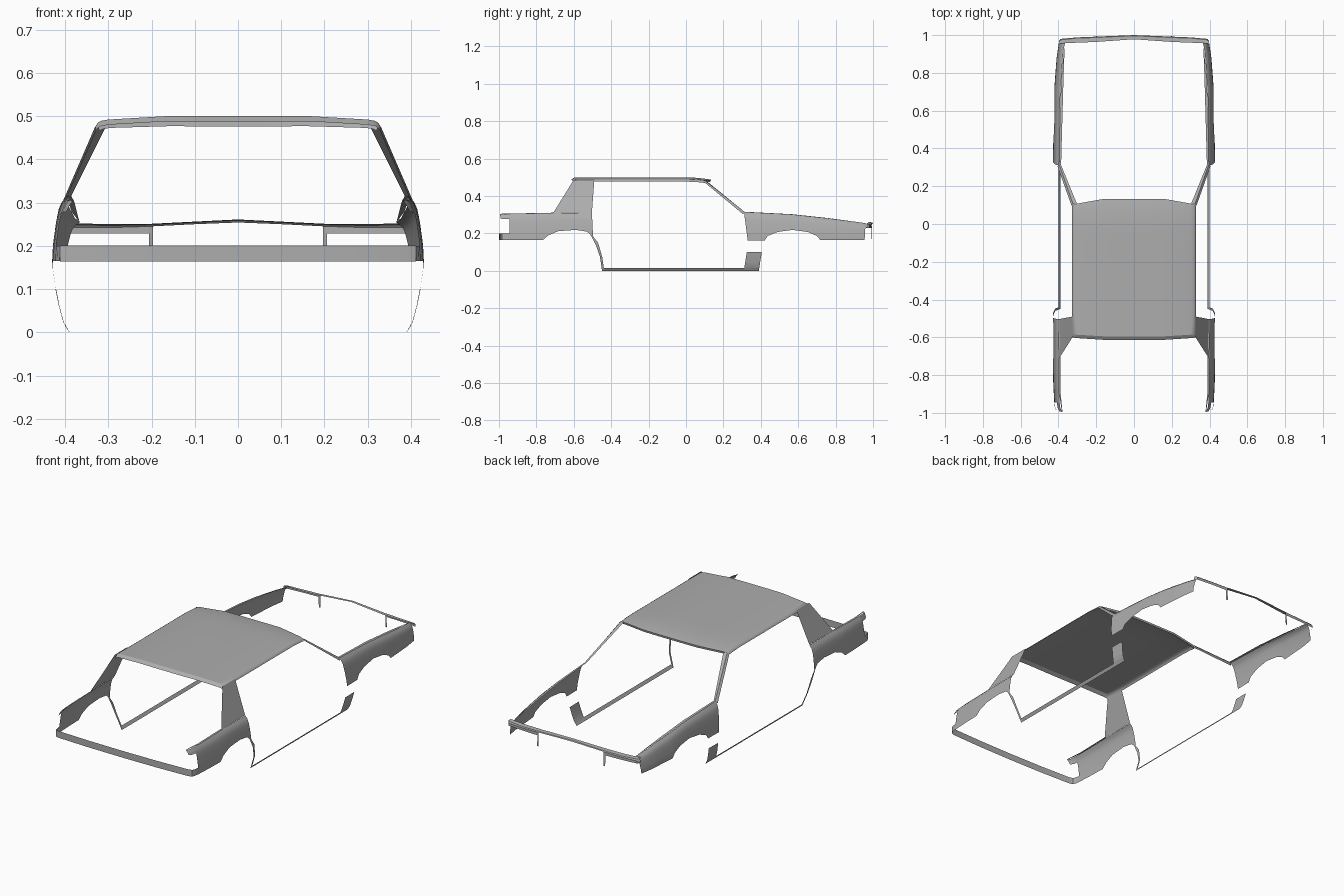
import bpy, math

cube = bpy.data.objects.get("Cube")
if cube:
    bpy.data.objects.remove(cube, do_unlink=True)

paint = bpy.data.materials.new("grey_paint")
paint.use_nodes = True
GREY = (0.42, 0.42, 0.42, 1)
paint.diffuse_color = GREY
paint.node_tree.nodes["Principled BSDF"].inputs["Base Color"].default_value = GREY


def lerp_table(table, t):
    """Piecewise linear lookup in (key, value) pairs."""
    if t <= table[0][0]:
        return table[0][1]
    for (a, va), (b, vb) in zip(table, table[1:]):
        if t <= b:
            return va + (vb - va) * (t - a) / (b - a)
    return table[-1][1]


# Body side: half width by height, beltline height and taper by length
SIDE = [(0, .39), (.02, .403), (.06, .414), (.1, .422), (.16, .43), (.2, .428), (.25, .421),
        (.28, .415), (.298, .407), (.31, .396), (.485, .326)]
BELT = [(-1, .304), (-.71, .31), (.31, .315), (.565, .302), (.77, .28), (.96, .254)]
TAPER = [(-1, .945), (-.97, .975), (-.92, .99), (-.75, 1), (.33, 1), (.7, .985), (.9, .95), (.96, .925)]


def body_x(y, z):
    top = lerp_table(BELT, y)
    if y > 0:
        z += (.31 - top) * max(0, min(1, (z - .165) / (top - .165)))
    return lerp_table(SIDE, z) * lerp_table(TAPER, y)


def grid(name, rows):
    """Open sheet through rows of points, mirrored left to right."""
    n = len(rows[0])
    faces = [(i * n + j, i * n + j + 1, (i + 1) * n + j + 1, (i + 1) * n + j)
             for i in range(len(rows) - 1) for j in range(n - 1)]
    mesh = bpy.data.meshes.new(name)
    mesh.from_pydata([p for r in rows for p in r], [], faces)
    mesh.materials.append(paint)
    ob = bpy.data.objects.new(name, mesh)
    bpy.context.collection.objects.link(ob)
    mod = ob.modifiers.new("mirror", 'MIRROR')
    mod.use_clip = True
    bpy.ops.object.select_all(action='DESELECT')
    ob.select_set(True)
    bpy.context.view_layer.objects.active = ob
    bpy.ops.object.shade_smooth_by_angle(angle=math.radians(30))
    return ob


def side_panel(name, low, high, n):
    """Sheet on the body side between two (y, z) edges."""
    rows = []
    for i in range(n + 1):
        t = i / n
        row = []
        for (ya, za), (yb, zb) in zip(low, high):
            y, z = ya + (yb - ya) * t, za + (zb - za) * t
            row.append((body_x(y, z), y, z))
        rows.append(row)
    return grid(name, rows)


def belt(y):
    return (y, lerp_table(BELT, y))


# Front fender over the wheel arch
arch = [(.33, .162), (.42, .162), (.437, .187), (.49, .208), (.57, .219), (.65, .208),
        (.70, .187), (.718, .165), (.80, .165), (.88, .165), (.955, .165)]
side_panel("front_fender", arch,
           [belt(y) for y in (.31, .40, .437, .49, .57, .65, .70, .72, .80, .88, .96)], 10)

# Lower fender piece behind the front wheel
side_panel("front_fender_lower", [(.31, .005), (.39, .005)], [(.325, .1), (.405, .1)], 5)

# Sill under the door
side_panel("sill", [(-.44, 0), (.39, 0)], [(-.44, .016), (.39, .016)], 1)

# Rear quarter panel over the wheel arch
quarter_low = [(-.945, .165), (-.85, .165), (-.765, .165), (-.736, .19), (-.683, .212),
               (-.59, .219), (-.53, .21), (-.497, .185)]
side_panel("rear_quarter", quarter_low,
           [belt(y) for y in (-.945, -.85, -.765, -.736, -.70, -.62, -.56, -.503)], 10)

# Tail ends above and below the lamp opening
side_panel("tail_upper", [(-.99, .279), (-.97, .277), (-.945, .277)],
           [(-.995, .304), (-.97, .3045), (-.945, .305)], 3)
side_panel("tail_lower", [(-.985, .165), (-.97, .165), (-.945, .165)],
           [(-.985, .2), (-.97, .2), (-.945, .2)], 2)

# Narrow door jamb strip behind the door opening
side_panel("door_jamb", [(-.53, .21), (-.512, .195), (-.483, .14), (-.46, .075), (-.449, 0)],
           [(-.503, .215), (-.497, .185), (-.47, .15), (-.448, .075), (-.437, 0)], 1)

# Rear roof pillar
side_panel("rear_pillar", [(-.71, .31), (-.64, .311), (-.57, .312), (-.503, .313)],
           [(-.60, .487), (-.56, .487), (-.525, .487), (-.49, .487)], 3)

# Narrow top flanges along the hood and boot openings
for name, ys, inner in (("hood_flange", (.31, .45, .565, .77, .96), [(.31, .386), (.96, .368)]),
                        ("boot_flange", (-.995, -.9, -.8, -.70), [(-1, .378), (-.9, .388)])):
    outer = [(body_x(*belt(y)), *belt(y)) for y in ys]
    grid(name, [outer, [(lerp_table(inner, p[1]), p[1], p[2] + .001) for p in outer]])

# Roof skin with rounded side rails and a rear lip
COLS = [(0, .50, .133, -.615), (.085, .50, .133, -.615), (.165, .50, .132, -.613),
        (.30, .492, .108, -.604), (.317, .489, .104, -.602), (.325, .484, .10, -.60),
        (.329, .477, .098, -.598)]
roof = []
for t in (0, .01, .025, .2, .5, .75, .87, .95, .985, 1):
    row = []
    for x, z, front, rear in COLS:
        y = rear + (front - rear) * t
        drop = .012 * (1 - t / .025) if t < .025 else .012 * max(0, y / .13) ** 2
        row.append((x, y, z - drop))
    roof.append(row)
grid("roof", roof)

# Windscreen header under the front roof edge
edge = [(x, f, z - .012 * (f / .13) ** 2) for x, z, f, r in COLS[:6]]
grid("windscreen_header", [edge, [(x * .985, y - .002, z - .011) for x, y, z in edge]])

# Windscreen pillar
grid("windscreen_pillar", [[(.405, .305, .303), (.331, .098, .474)],
                           [(.396, .315, .314), (.322, .104, .481)],
                           [(.386, .312, .315), (.303, .109, .481)]])

# Nose bar between the fenders, dropping to a lip above each lamp
grid("nose_bar", [[(0, .978, .261), (.10, .971, .256), (.20, .964, .251), (.30, .96, .25), (.368, .957, .252)],
                  [(0, .996, .259), (.10, .992, .254), (.20, .987, .249), (.30, .984, .247), (.384, .975, .249)],
                  [(0, 1, .254), (.10, .996, .25), (.20, .992, .245), (.30, .988, .242), (.388, .98, .242)]])
grid("nose_corner", [[(.368, .957, .252), (.384, .975, .249), (.388, .98, .242), (.39, .98, .228)],
                     [(.392, .955, .254), (.397, .966, .25), (.4, .965, .243), (.4, .963, .228)]])
grid("lamp_lip", [[(.20, .992, .245), (.30, .988, .242), (.39, .98, .242)],
                  [(.20, .992, .228), (.30, .988, .228), (.39, .98, .228)]])

# Short posts beside the lamps
grid("nose_post", [[(.197, .993, .245), (.206, .991, .245)], [(.197, .995, .17), (.206, .993, .17)]])

# Rear bumper band
bumper = [(0, -1), (.20, -.998), (.39, -.991), (.402, -.988), (body_x(-.985, .18), -.985)]
grid("rear_bumper", [[(x, y, z) for x, y in bumper] for z in (.164, .201)])
